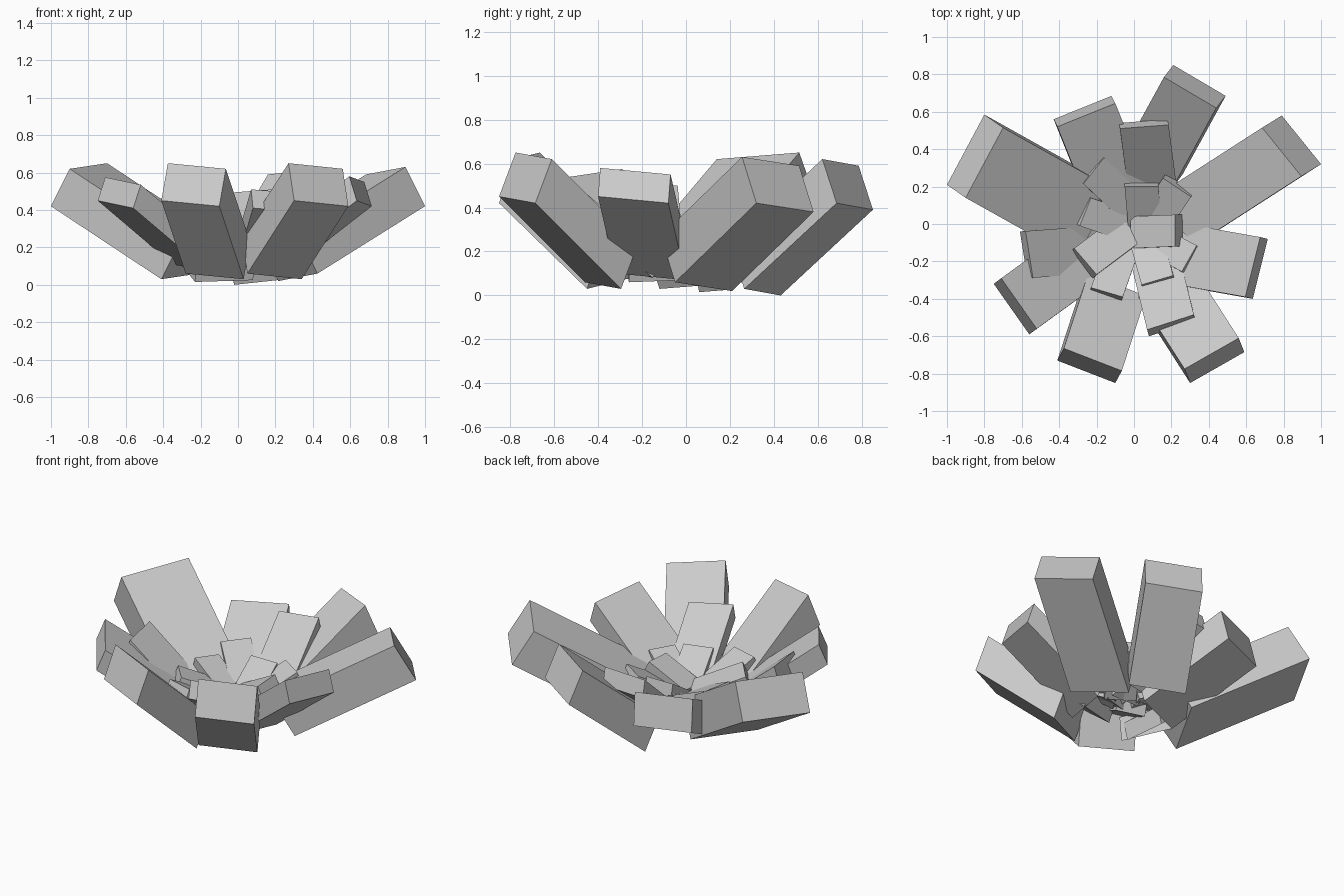
import bpy
import bmesh
from mathutils import Matrix, Vector

if "Cube" in bpy.data.objects:
    bpy.data.objects.remove(bpy.data.objects["Cube"], do_unlink=True)

grey = bpy.data.materials.new("pale_grey")
grey.use_nodes = True
grey.diffuse_color = (.6, .6, .6, 1)
grey.node_tree.nodes["Principled BSDF"].inputs["Base Color"].default_value = (.6, .6, .6, 1)


def petal(name, start, end, thickness, reach):
    """Slanted block: outer lower edge from start to end, raised by thickness, running back along reach."""
    start, end = Vector(start), Vector(end)
    thickness, reach = Vector(thickness), Vector(reach)
    width = end - start
    centre = start + (width + thickness - reach) / 2
    block = Matrix((width, thickness, reach)).transposed().to_4x4()
    block.translation = centre
    bm = bmesh.new()
    bmesh.ops.create_cube(bm, size=1, matrix=block)
    bmesh.ops.recalc_face_normals(bm, faces=bm.faces)
    mesh = bpy.data.meshes.new(name)
    bm.to_mesh(mesh)
    bm.free()
    mesh.materials.append(grey)
    bpy.context.collection.objects.link(bpy.data.objects.new(name, mesh))


# Large outer petals
petal("outer_petal_back_right", start=(-1, .21, .42), end=(-.8, .585, .45),
      thickness=(.1, -.07, .2), reach=(-.59, .33, .39))
petal("outer_petal_back", start=(.21, .85, .39), end=(.49, .685, .42),
      thickness=(-.05, -.065, .2), reach=(.23, .42, .39))
petal("outer_petal_back_left", start=(1, .32, .42), end=(.79, .58, .38),
      thickness=(-.105, -.065, .21), reach=(.575, .37, .36))
petal("outer_petal_front_left", start=(.3, -.85, .45), end=(.59, -.685, .42),
      thickness=(-.03, .075, .2), reach=(.25, -.39, .39))
petal("outer_petal_front_right", start=(-.41, -.73, .45), end=(-.1, -.85, .42),
      thickness=(.035, .065, .2), reach=(-.13, -.4, .39))

# Medium petals
petal("medium_petal_left", start=(.715, -.08, .42), end=(.635, -.4, .45),
      thickness=(-.04, .01, .13), reach=(.45, -.08, .35))
petal("medium_petal_right", start=(-.75, -.32, .45), end=(-.56, -.59, .41),
      thickness=(.04, .03, .125), reach=(-.4, -.29, .34))
petal("medium_petal_back", start=(-.43, .56, .275), end=(-.12, .685, .285),
      thickness=(.02, -.04, .19), reach=(-.2, .5, .26))

# Short petals
petal("short_petal_back", start=(-.08, .54, .39), end=(.18, .56, .41),
      thickness=(.005, -.03, .1), reach=(-.05, .38, .31))
petal("short_petal_front", start=(.08, -.6, .41), end=(.33, -.52, .39),
      thickness=(-.01, .035, .1), reach=(.09, -.37, .31))
petal("short_petal_right", start=(-.61, -.04, .4), end=(-.57, -.29, .39),
      thickness=(.03, .002, .1), reach=(-.4, -.03, .33))

# Small inner petals
petal("inner_petal_back_right", start=(-.29, .23, .27), end=(-.18, .37, .27),
      thickness=(.02, -.015, .09), reach=(-.2, .19, .13))
petal("inner_petal_back_left", start=(.17, .27, .27), end=(.32, .17, .27),
      thickness=(-.015, -.025, .08), reach=(.16, .24, .15))
petal("inner_petal_right", start=(-.31, .0, .27), end=(-.25, .15, .25),
      thickness=(.02, -.01, .07), reach=(-.26, .09, .13))
petal("inner_petal_front_right", start=(-.34, -.15, .26), end=(-.22, -.29, .27),
      thickness=(.02, .02, .07), reach=(-.24, -.18, .11))
petal("inner_petal_front", start=(-.24, -.37, .28), end=(-.07, -.42, .28),
      thickness=(.01, .03, .07), reach=(-.11, -.31, .17))
petal("inner_petal_front_left", start=(.05, -.35, .27), end=(.22, -.3, .27),
      thickness=(-.01, .025, .07), reach=(.07, -.25, .15))
petal("inner_petal_left_front", start=(.28, -.27, .26), end=(.36, -.13, .26),
      thickness=(-.025, .015, .07), reach=(.24, -.13, .13))
petal("inner_petal_left", start=(.26, -.12, .26), end=(.26, .05, .27),
      thickness=(-.04, .0, .08), reach=(.24, .01, .12))
petal("inner_petal_back", start=(-.05, .22, .26), end=(.13, .22, .26),
      thickness=(.0, -.02, .08), reach=(-.02, .23, .14))
